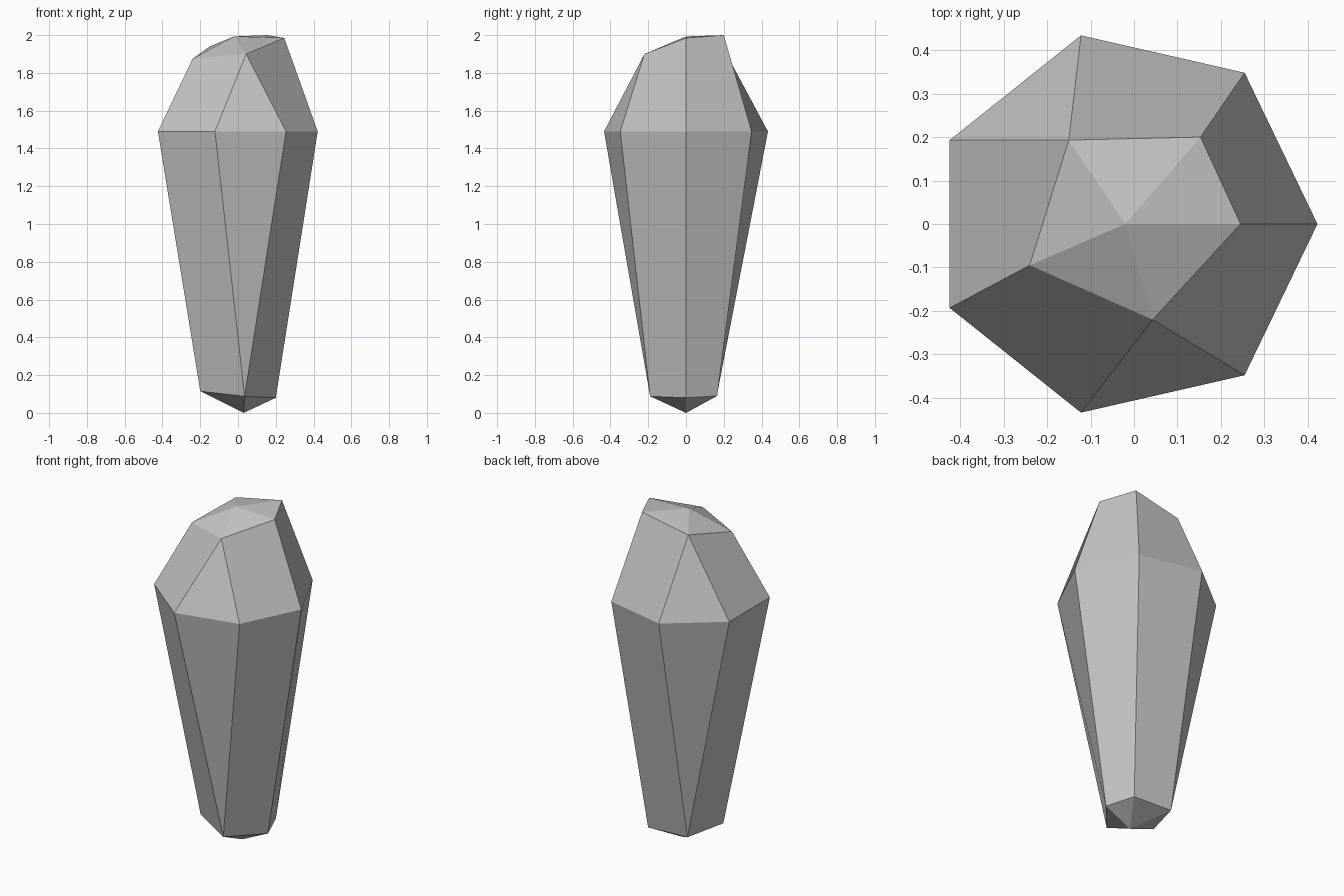
import bpy
import bmesh
from math import cos, sin, tau

cube = bpy.data.objects.get("Cube")
if cube:
    bpy.data.objects.remove(cube, do_unlink=True)

# Stone colour
GREY = (0.55, 0.55, 0.55, 1.0)
mat = bpy.data.materials.new("stone_grey")
mat.use_nodes = True
mat.diffuse_color = GREY
mat.node_tree.nodes["Principled BSDF"].inputs["Base Color"].default_value = GREY

bm = bmesh.new()


def ring(points):
    return [bm.verts.new(p) for p in points]


# Seven-sided girdle, five-sided crown and foot, each with a tip
SIDES = 7
girdle = ring([(0.445 * cos(tau * i / SIDES) - 0.023,
                0.445 * sin(tau * i / SIDES), 1.49) for i in range(SIDES)])
crown = ring([(0.245, 0, 1.985), (0.153, 0.2, 2.0), (-0.15, 0.193, 1.94),
              (-0.24, -0.095, 1.875), (0.043, -0.22, 1.9)])
foot = ring([(0.2, 0, 0.08), (0.137, 0.165, 0.09), (-0.125, 0.165, 0.1),
             (-0.2, -0.07, 0.115), (0.035, -0.19, 0.088)])
crown_tip = bm.verts.new((-0.02, 0, 1.993))
foot_tip = bm.verts.new((0.03, 0, 0))

# Each girdle corner runs to one end corner; shared corners make triangles
LINKS = [0, 1, 2, 2, 3, 4, 4]
for end, tip in ((crown, crown_tip), (foot, foot_tip)):
    for i in range(SIDES):
        j = (i + 1) % SIDES
        a, b = end[LINKS[i]], end[LINKS[j]]
        if a is b:
            bm.faces.new((girdle[i], girdle[j], a))
        else:
            bm.faces.new((girdle[i], girdle[j], b, a))
            bm.faces.new((a, b, tip))

bmesh.ops.recalc_face_normals(bm, faces=bm.faces[:])
mesh = bpy.data.meshes.new("crystal")
bm.to_mesh(mesh)
bm.free()
mesh.materials.append(mat)
bpy.context.collection.objects.link(bpy.data.objects.new("crystal", mesh))
